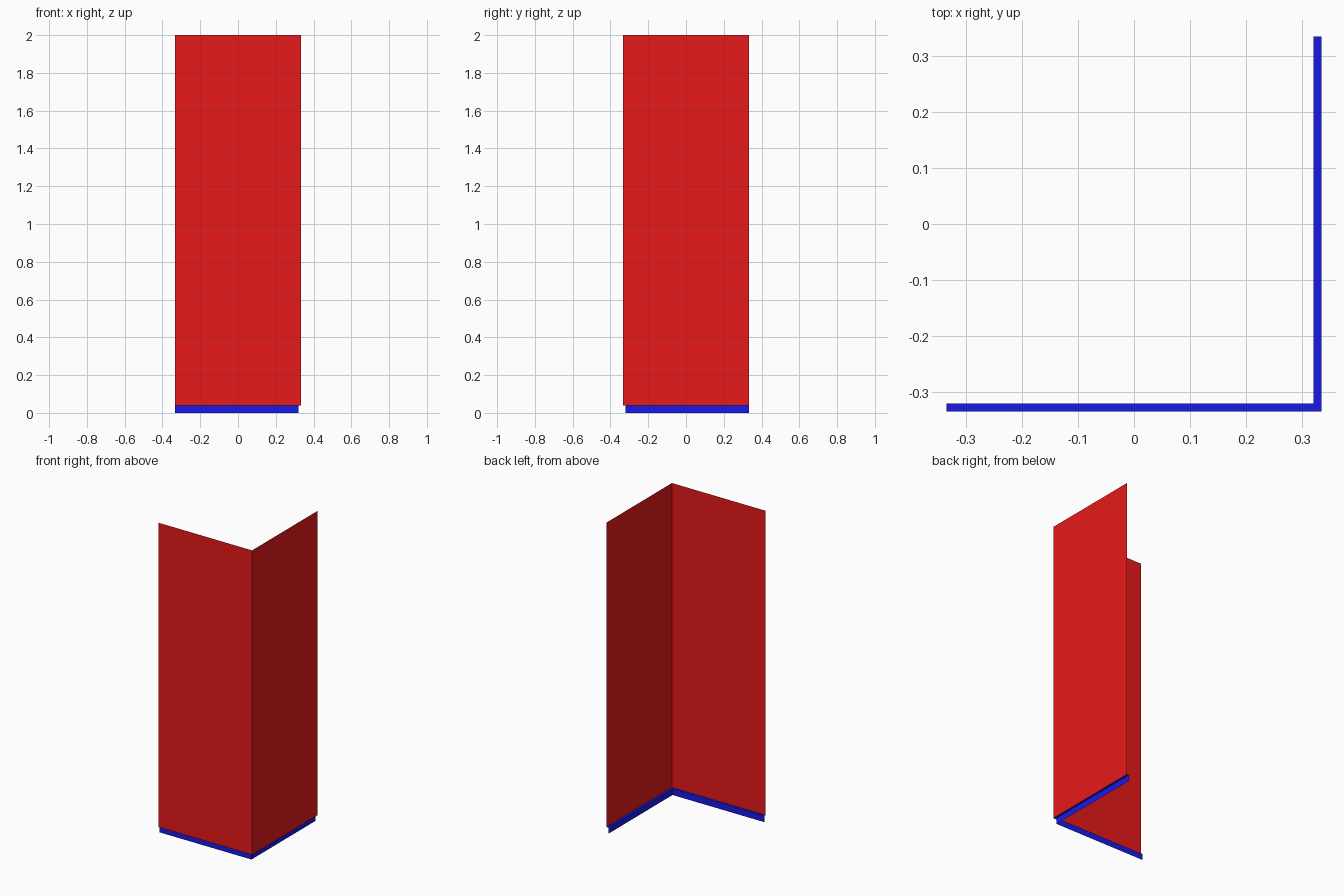
import bpy, bmesh

if "Cube" in bpy.data.objects:
    bpy.data.objects.remove(bpy.data.objects["Cube"])

H = 0.334        # half width of the corner
INNER = 0.32     # recessed plinth line
LEDGE_Z, TOP_Z = 0.04, 2.0


def corner_sheet(name, profile, color):
    """Sweep a (distance from centre, height) profile along the L-shaped corner."""
    bm = bmesh.new()
    rows = [[bm.verts.new(p) for p in ((-H, -d, z), (d, -d, z), (d, H, z))]
            for d, z in profile]
    for low, high in zip(rows, rows[1:]):
        for i in range(2):
            bm.faces.new((low[i], low[i + 1], high[i + 1], high[i]))
    mesh = bpy.data.meshes.new(name)
    bm.to_mesh(mesh)
    bm.free()
    mat = bpy.data.materials.new(name + "_paint")
    mat.diffuse_color = color
    mat.use_nodes = True
    mat.node_tree.nodes["Principled BSDF"].inputs["Base Color"].default_value = mat.diffuse_color
    mesh.materials.append(mat)
    obj = bpy.data.objects.new(name, mesh)
    bpy.context.collection.objects.link(obj)
    return obj


# Two tall wall panels meeting at the front right corner
corner_sheet("wall_panels", [(H, LEDGE_Z), (H, TOP_Z)], (0.8, 0.01, 0.01, 1))

# Recessed plinth with a narrow ledge joining it to the panels
corner_sheet("plinth", [(INNER, 0), (INNER, LEDGE_Z), (H, LEDGE_Z)], (0.01, 0.01, 0.8, 1))
